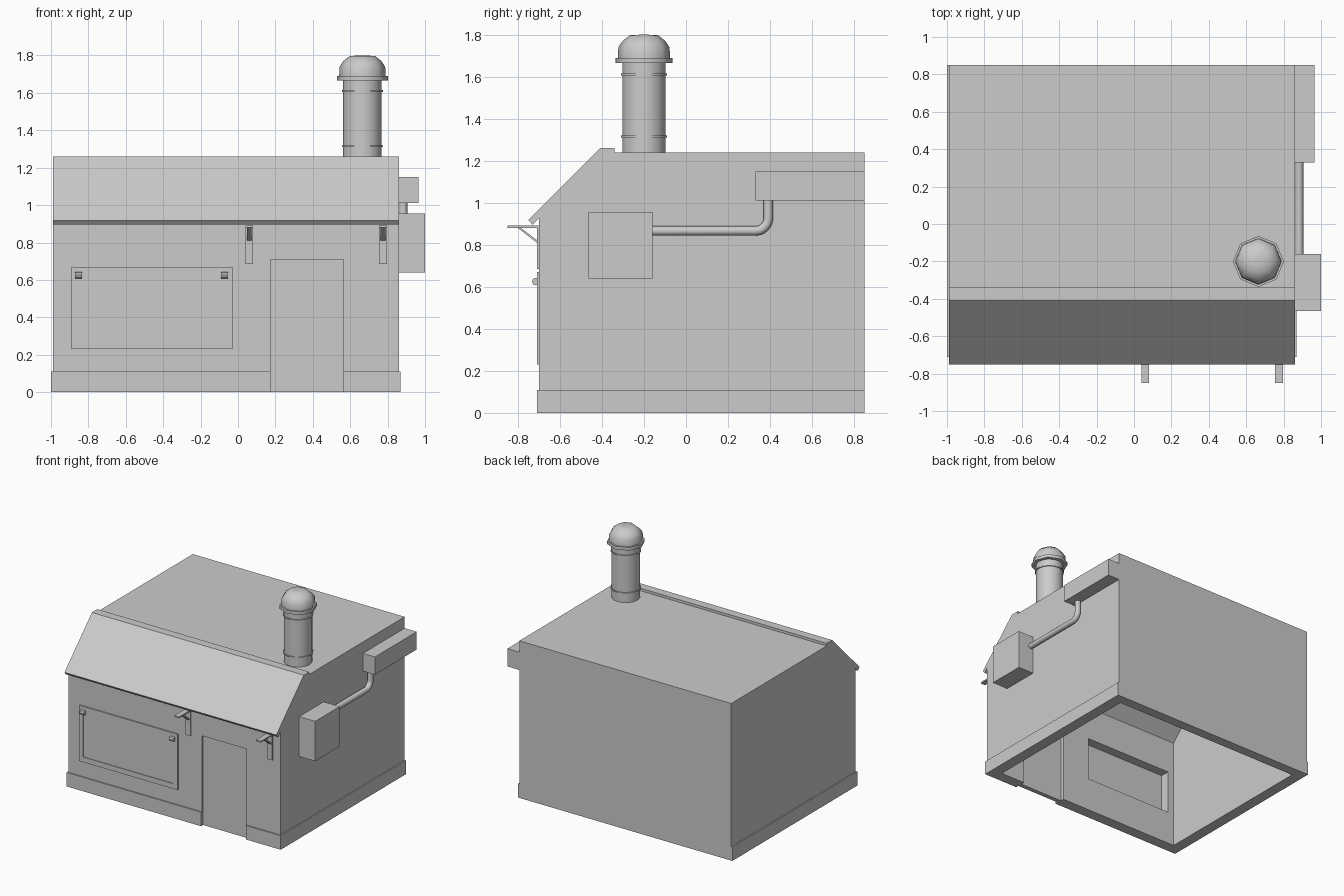
import bpy, bmesh, math
from mathutils import Vector

if "Cube" in bpy.data.objects:
    bpy.data.objects.remove(bpy.data.objects["Cube"])


def finish(name, bm, smooth=False):
    bmesh.ops.recalc_face_normals(bm, faces=bm.faces[:])
    me = bpy.data.meshes.new(name)
    bm.to_mesh(me)
    bm.free()
    ob = bpy.data.objects.new(name, me)
    bpy.context.collection.objects.link(ob)
    bpy.ops.object.select_all(action='DESELECT')
    bpy.context.view_layer.objects.active = ob
    ob.select_set(True)
    if smooth:
        bpy.ops.object.shade_smooth_by_angle(angle=math.radians(50))
    return ob


def prism(name, profile, x0, x1):
    """Extrude a (y, z) profile from x0 to x1."""
    bm = bmesh.new()
    f = bm.faces.new([bm.verts.new((x0, y, z)) for y, z in profile])
    new = bmesh.ops.extrude_face_region(bm, geom=[f])['geom']
    bmesh.ops.translate(bm, vec=(x1 - x0, 0, 0),
                        verts=[v for v in new if isinstance(v, bmesh.types.BMVert)])
    return finish(name, bm)


def box(name, x0, x1, y0, y1, z0, z1):
    return prism(name, [(y0, z0), (y1, z0), (y1, z1), (y0, z1)], x0, x1)


def lathe(name, cx, cy, profile, sides):
    """Stack of (radius, z) rings, capped at both ends."""
    bm = bmesh.new()
    rings = [[bm.verts.new((cx + r * math.cos(2 * math.pi * i / sides),
                            cy + r * math.sin(2 * math.pi * i / sides), z))
              for i in range(sides)] for r, z in profile]
    for a, b in zip(rings, rings[1:]):
        for i in range(sides):
            j = (i + 1) % sides
            bm.faces.new((a[i], a[j], b[j], b[i]))
    bm.faces.new(rings[0])
    bm.faces.new(rings[-1])
    return finish(name, bm, True)


def cut(ob, cutter):
    cutter.hide_render = True
    m = ob.modifiers.new("cut", 'BOOLEAN')
    m.operation, m.solver, m.object = 'DIFFERENCE', 'EXACT', cutter
    bpy.context.view_layer.objects.active = ob
    bpy.ops.object.modifier_apply(modifier=m.name)
    bpy.data.objects.remove(cutter)


# Hollow wall shell, open underneath, with window and door openings
walls = prism("walls", [(-.70, 0), (-.70, .925), (-.385, 1.24), (.85, 1.24), (.85, 0)], -.99, .86)
cut(walls, prism("room_cutter", [(-.62, -.1), (-.62, .89), (-.35, 1.16), (.77, 1.16), (.77, -.1)], -.91, .78))
cut(walls, box("window_cutter", -.855, -.07, -.8, -.5, .27, .62))
cut(walls, box("door_cutter", .175, .565, -.8, -.5, -.1, .71))

# Sloped front roof slab
prism("front_roof", [(-.75, .918), (-.408, 1.26), (-.34, 1.26), (-.34, 1.24),
                     (-.385, 1.24), (-.73, .895)], -.99, .86)

# Base skirting around the front and sides
box("skirting_front_left", -1, .175, -.71, -.70, 0, .11)
box("skirting_front_right", .565, .87, -.71, -.70, 0, .11)
box("skirting_left", -1, -.99, -.70, .85, 0, .11)
box("skirting_right", .86, .87, -.70, .85, 0, .11)

# Door
box("door", .175, .565, -.685, -.65, 0, .71)

# Window frame, pane and blind clips
frame = box("window_frame", -.89, -.03, -.71, -.70, .23, .67)
cut(frame, box("frame_cutter", -.855, -.07, -.8, -.6, .27, .62))
box("window_pane", -.855, -.07, -.705, -.695, .27, .62)
for side, x in (("left", -.8525), ("right", -.0725)):
    knob = [(-.715 + .018 * math.cos(a * math.pi / 4), .625 + .018 * math.sin(a * math.pi / 4))
            for a in range(8)]
    prism("window_clip_" + side, knob, x - .018, x + .018)

# Wall brackets: plate, arm and diagonal brace
for side, x in (("left", .06), ("right", .775)):
    box("bracket_plate_" + side, x - .021, x + .021, -.71, -.70, .685, .88)
    box("bracket_arm_" + side, x - .021, x + .021, -.85, -.70, .88, .891)
    prism("bracket_brace_" + side, [(-.80, .88), (-.785, .88), (-.71, .822), (-.71, .81)],
          x - .013, x + .013)

# Chimney pipe with bands and domed cowl
cx, cy = .665, -.2
lathe("chimney_pipe", cx, cy, [(.103, 1.22), (.103, 1.675)], 16)
for i, z in enumerate((1.315, 1.61)):
    lathe(f"chimney_band_{i + 1}", cx, cy, [(.11, z - .005), (.11, z + .005)], 16)
lathe("chimney_collar", cx, cy, [(.136, 1.665), (.136, 1.69)], 8)
lathe("chimney_cowl", cx, cy, [(.124, 1.69), (.122, 1.74), (.102, 1.77), (.068, 1.797), (.02, 1.8)], 8)

# Meter box and duct on the right wall
box("meter_box", .86, 1, -.465, -.16, .64, .955)
box("duct_box", .86, .965, .33, .85, 1.01, 1.15)

# Bent pipe joining them
pts = [(-.17, .866)]
for i in range(7):
    a = -math.pi / 2 + i * math.pi / 12
    pts.append((.33 + .062 * math.cos(a), .928 + .062 * math.sin(a)))
pts.append((.392, 1.02))
bm = bmesh.new()
rings = []
for i, (y, z) in enumerate(pts):
    p, q = pts[max(i - 1, 0)], pts[min(i + 1, len(pts) - 1)]
    t = Vector((0, q[0] - p[0], q[1] - p[1])).normalized()
    u, v = Vector((1, 0, 0)), Vector((1, 0, 0)).cross(t)
    rings.append([bm.verts.new(Vector((.8825, y, z)) + .0225 *
                  (u * math.cos(k * math.pi / 6) + v * math.sin(k * math.pi / 6)))
                  for k in range(12)])
for a, b in zip(rings, rings[1:]):
    for k in range(12):
        bm.faces.new((a[k], a[(k + 1) % 12], b[(k + 1) % 12], b[k]))
bm.faces.new(rings[0])
bm.faces.new(rings[-1])
finish("bent_pipe", bm, True)
